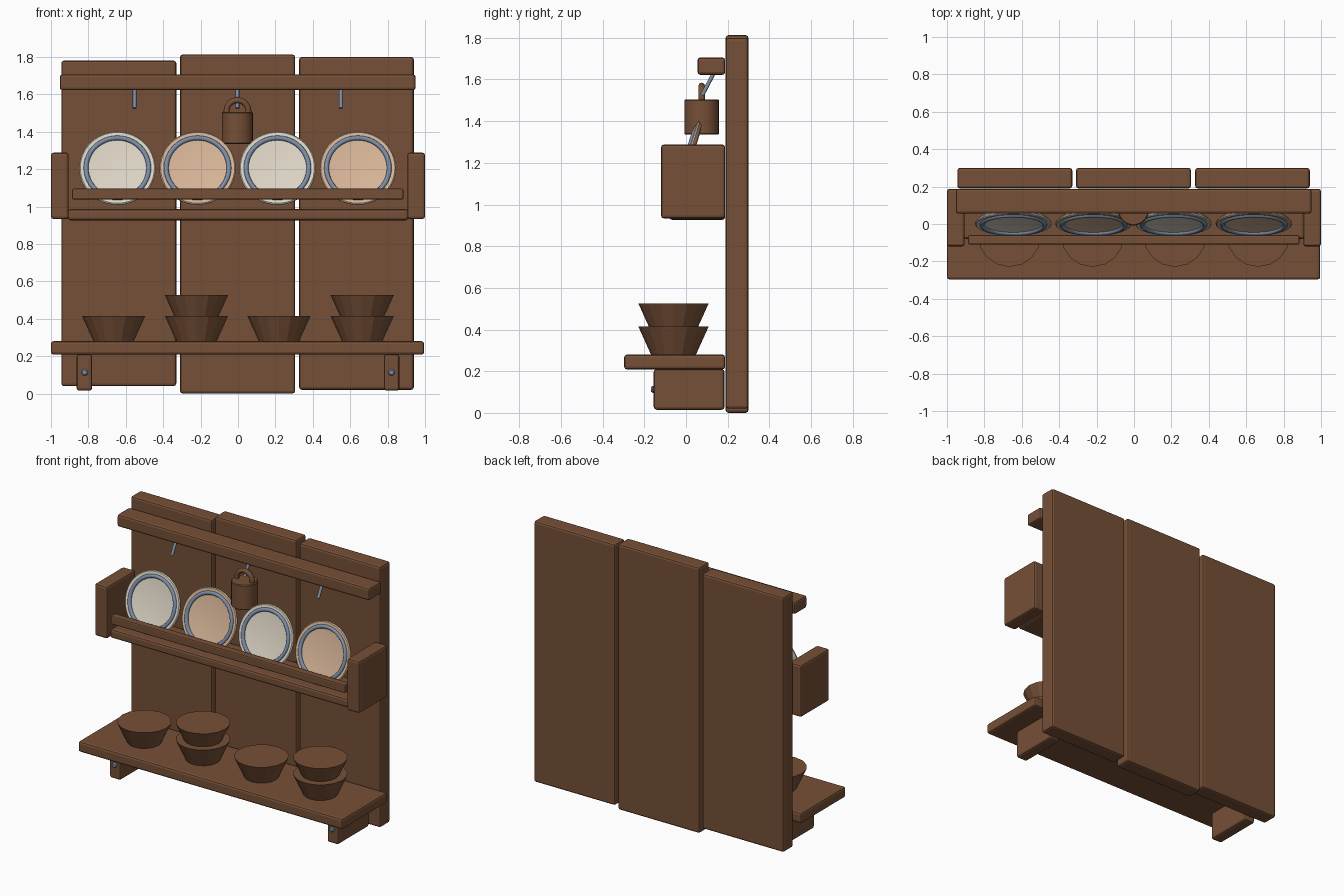
import bpy, bmesh, math
from mathutils import Vector

cube = bpy.data.objects.get("Cube")
if cube:
    bpy.data.objects.remove(cube, do_unlink=True)


def material(name, color):
    m = bpy.data.materials.new(name)
    m.use_nodes = True
    rgba = (*color, 1)
    m.diffuse_color = rgba
    m.node_tree.nodes["Principled BSDF"].inputs["Base Color"].default_value = rgba
    return m


WOOD = material("brown wood", (0.18, 0.08, 0.038))
CREAM = material("cream glaze", (0.72, 0.66, 0.56))
PEACH = material("peach glaze", (0.67, 0.46, 0.31))
SLATE = material("slate blue", (0.2, 0.27, 0.39))


def finish(name, bm, mat, smooth=None):
    """Turn a bmesh into a named object with one colour."""
    bmesh.ops.recalc_face_normals(bm, faces=bm.faces)
    mesh = bpy.data.meshes.new(name)
    bm.to_mesh(mesh)
    bm.free()
    obj = bpy.data.objects.new(name, mesh)
    bpy.context.collection.objects.link(obj)
    mesh.materials.append(mat)
    if smooth:
        bpy.ops.object.select_all(action='DESELECT')
        obj.select_set(True)
        bpy.context.view_layer.objects.active = obj
        bpy.ops.object.shade_smooth_by_angle(angle=math.radians(smooth))
    return obj


def board(name, x, y, z, bevel=0.014):
    """Bevelled box from its x, y and z ranges."""
    bm = bmesh.new()
    bmesh.ops.create_cube(bm, size=1)
    for v in bm.verts:
        v.co = Vector([(r[0] + r[1]) / 2 + c * (r[1] - r[0])
                       for r, c in zip((x, y, z), v.co)])
    obj = finish(name, bm, WOOD)
    mod = obj.modifiers.new("Bevel", 'BEVEL')
    mod.width = bevel
    mod.segments = 2
    return obj


def lathe(name, profile, mat, sides, smooth=None, closed=False):
    """Spin (radius, height) points about z; open ends are capped."""
    bm = bmesh.new()
    rings = []
    for r, h in profile:
        angles = [math.tau * i / sides for i in range(sides)]
        rings.append([bm.verts.new((r * math.cos(a), r * math.sin(a), h)) for a in angles])
    pairs = list(zip(rings, rings[1:]))
    if closed:
        pairs.append((rings[-1], rings[0]))
    else:
        bm.faces.new(rings[0])
        bm.faces.new(rings[-1])
    for a, b in pairs:
        for i in range(sides):
            j = (i + 1) % sides
            bm.faces.new((a[i], a[j], b[j], b[i]))
    return finish(name, bm, mat, smooth)


def torus(name, major, minor, mat, sides, tube=8, height=0):
    pts = [(major + minor * math.cos(math.tau * i / tube),
            height + minor * math.sin(math.tau * i / tube)) for i in range(tube)]
    return lathe(name, pts, mat, sides, smooth=50, closed=True)


# Back planks
board("back_plank_right", (-0.945, -0.33), (0.19, 0.3), (0.04, 1.78))
board("back_plank_middle", (-0.31, 0.305), (0.19, 0.3), (0, 1.813))
board("back_plank_left", (0.327, 0.94), (0.19, 0.3), (0.02, 1.80))

# Top rail, plate shelf and lower shelf
board("top_rail", (-0.953, 0.95), (0.055, 0.188), (1.622, 1.706))
board("plate_shelf", (-0.91, 0.91), (-0.08, 0.188), (0.926, 0.986))
board("plate_guard_rail", (-0.887, 0.885), (-0.11, -0.06), (1.038, 1.095), 0.008)
board("lower_shelf", (-1, 0.995), (-0.297, 0.188), (0.208, 0.28))

# Shelf ends, brackets and bolts
for side, s in (("left", 1), ("right", -1)):
    board("shelf_end_" + side, sorted((s * 0.905, s)), (-0.12, 0.188), (0.933, 1.288))
    board("bracket_" + side, sorted((s * 0.78, s * 0.863)), (-0.155, 0.185), (0.015, 0.21))
    bolt = lathe("bolt_" + side, [(0.018, 0), (0.018, 0.008), (0.012, 0.014)], SLATE, 10)
    bolt.rotation_euler.x = math.radians(90)
    bolt.location = (s * 0.82, -0.153, 0.113)

# Metal hooks leaning out of the top rail
for i, x in enumerate((-0.553, -0.003, 0.55)):
    top, tip = Vector((x, 0.133, 1.63)), Vector((x, 0.078, 1.525))
    hook = lathe(f"hook_{i + 1}", [(0.01, 0), (0.01, (tip - top).length)], SLATE, 10, smooth=40)
    hook.location = top
    hook.rotation_euler = (tip - top).to_track_quat('Z', 'Y').to_euler()

# Hanging mug with its handle upwards
mug = lathe("mug", [(0.078, 0), (0.083, 0.005), (0.083, 0.165), (0.078, 0.17)],
            WOOD, 24, smooth=30)
mug.location = (-0.003, 0.075, 1.335)
handle = torus("mug_handle", 0.059, 0.016, WOOD, 16)
handle.rotation_euler.x = math.radians(90)
handle.location = (-0.003, 0.075, 1.51)

# Plates leaning back, each with a painted ring
PLATE = [(0.15, -0.03), (0.19, -0.026), (0.204, -0.012), (0.204, -0.005),
         (0.198, 0), (0.172, -0.002), (0.155, -0.006)]
for i, x in enumerate((-0.645, -0.216, 0.211, 0.641)):
    plate = lathe(f"plate_{i + 1}", PLATE, PEACH if i % 2 else CREAM, 48, smooth=40)
    ring = torus(f"plate_ring_{i + 1}", 0.168, 0.013, SLATE, 48, height=-0.003)
    for part in (plate, ring):
        part.location = (x, -0.005, 1.207)
        part.rotation_euler.x = math.radians(73)

# Faceted bowls, some stacked in pairs
for i, (x, count) in enumerate(((-0.665, 1), (-0.222, 2), (0.219, 1), (0.664, 2))):
    for level in range(count):
        bowl = lathe(f"bowl_{i + 1}_{level + 1}", [(0.108, 0), (0.169, 0.135)], WOOD, 16)
        bowl.location = (x, -0.06, 0.28 + 0.111 * level)
